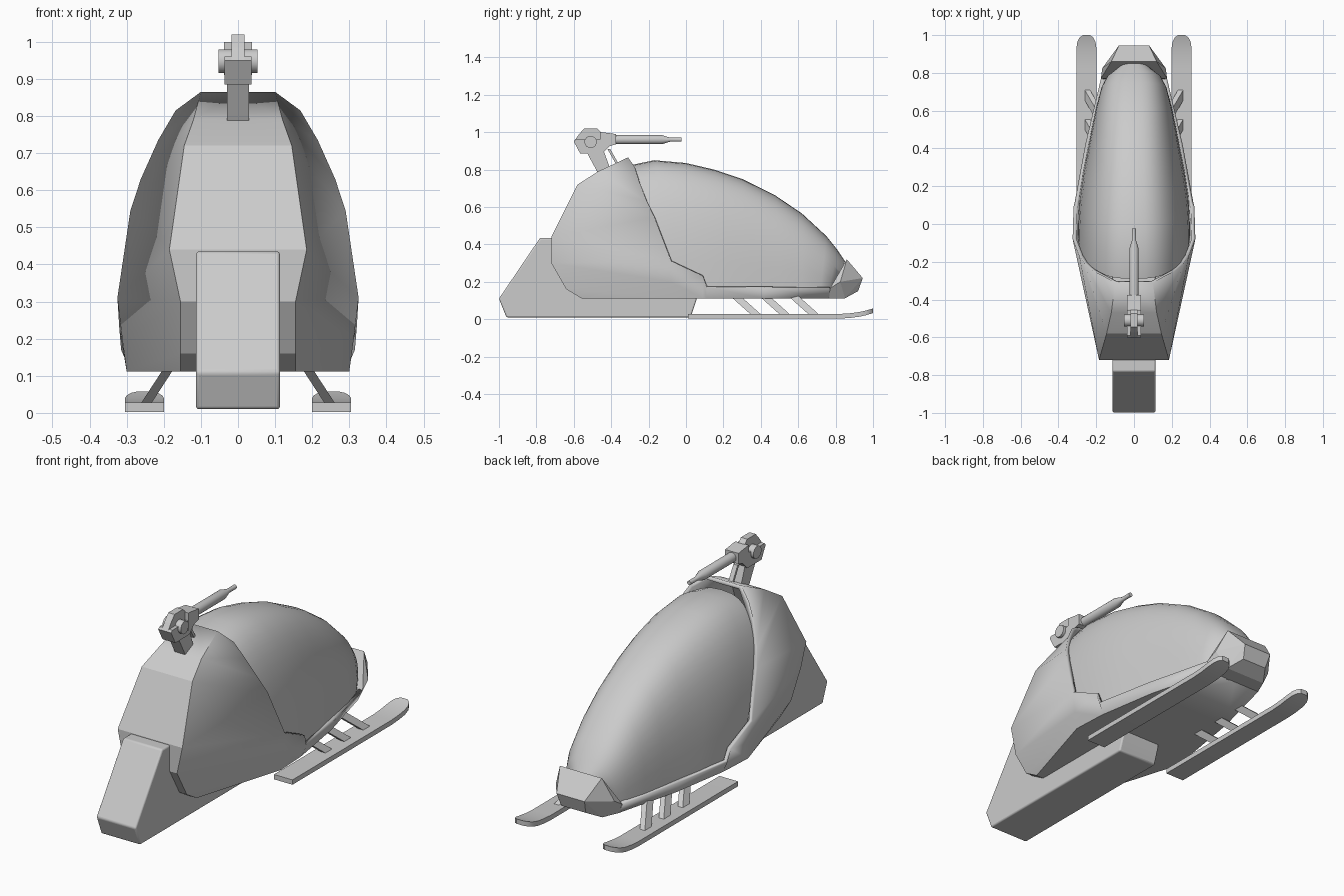
import bpy, bmesh, math
from mathutils import Vector

if "Cube" in bpy.data.objects:
    bpy.data.objects.remove(bpy.data.objects["Cube"])


def finish(name, bm, mirror=False, smooth=None, bevel=0, thick=0):
    bmesh.ops.recalc_face_normals(bm, faces=bm.faces)
    me = bpy.data.meshes.new(name)
    bm.to_mesh(me)
    bm.free()
    ob = bpy.data.objects.new(name, me)
    bpy.context.collection.objects.link(ob)
    if mirror:
        ob.modifiers.new("Mirror", 'MIRROR').merge_threshold = 0.0005
    if thick:
        m = ob.modifiers.new("Solidify", 'SOLIDIFY')
        m.thickness, m.offset = thick, -1
    if bevel:
        m = ob.modifiers.new("Bevel", 'BEVEL')
        m.width, m.segments = bevel, 3
    if smooth:
        bpy.ops.object.select_all(action='DESELECT')
        ob.select_set(True)
        bpy.context.view_layer.objects.active = ob
        bpy.ops.object.shade_smooth_by_angle(angle=math.radians(smooth))
    return ob


def loft(name, rings, **kw):
    """Closed skin through rings that have equal point counts."""
    bm = bmesh.new()
    vs = [[bm.verts.new(p) for p in r] for r in rings]
    n = len(vs[0])
    for a, b in zip(vs, vs[1:]):
        for i in range(n):
            j = (i + 1) % n
            bm.faces.new((a[i], a[j], b[j], b[i]))
    bm.faces.new(vs[0])
    bm.faces.new(vs[-1])
    return finish(name, bm, **kw)


def extrude(name, profile, half, **kw):
    """Side profile (y, z) extruded across x."""
    return loft(name, [[(x, y, z) for y, z in profile] for x in (-half, half)], **kw)


def turned(name, axis, profile, centre, n=16, **kw):
    """Round part: (position, radius) pairs along the x or y axis."""
    rings = []
    for p, r in profile:
        ring = []
        for i in range(n):
            a = 2 * math.pi * (i + 0.5) / n
            u, v = r * math.cos(a), r * math.sin(a)
            off = Vector((p, u, v)) if axis == 'x' else Vector((u, p, v))
            ring.append(off + Vector(centre))
        rings.append(ring)
    return loft(name, rings, smooth=35, **kw)


# Body shell: rear panel, flanks, low side rails and floor (half, mirrored)
rear = [(.10, -.31, .865), (.12, -.47, .79), (.145, -.58, .72), (.185, -.72, .44),
        (.155, -.72, .30), (.155, -.64, .16), (.155, -.56, .112)]
rim = [(.168, -.275, .815), (.215, -.25, .735), (.262, -.21, .63), (.29, -.17, .545),
       (.325, -.08, .31), (.312, -.08, .20), (.30, -.08, .112)]
rail = [(.32, .09, .23, .292), (.315, .11, .17, .29), (.258, .42, .168, .24),
        (.175, .77, .165, .15)]
bm = bmesh.new()
R = [bm.verts.new(p) for p in rear]
C = [bm.verts.new((0, p[1], p[2])) for p in rear]
F = [bm.verts.new(p) for p in rim]
for i in range(6):
    bm.faces.new((C[i], C[i + 1], R[i + 1], R[i]))
    bm.faces.new((R[i], R[i + 1], F[i + 1], F[i]))
mid = bm.verts.new((0, -.08, .112))
bm.faces.new((C[6], R[6], F[6], mid))
top, low = [F[4], F[5]], F[6]
for x, y, z, xb in rail:
    t, b, m = (bm.verts.new(p) for p in ((x, y, z), (xb, y, .112), (0, y, .112)))
    bm.faces.new(top + [low, b, t])
    bm.faces.new((low, b, m, mid))
    top, low, mid = [t], b, m
finish("body_shell", bm, mirror=True, thick=.02, smooth=25)

# Nose block
bm = bmesh.new()
for x, y, z in [(.12, .86, .32), (.08, .945, .22), (.168, .825, .20), (.175, .77, .165),
                (.07, .92, .15), (.115, .85, .112), (.152, .765, .112)]:
    bm.verts.new((x, y, z))
    bm.verts.new((-x, y, z))
bmesh.ops.convex_hull(bm, input=bm.verts)
bmesh.ops.dissolve_limit(bm, angle_limit=.02, verts=bm.verts, edges=bm.edges)
finish("nose_block", bm)

# Canopy: slanted arch sections (top y, top z, base y, half width)
stations = [(-.29, .825, -.03, .297), (-.17, .85, .05, .295), (0, .835, .15, .288),
            (.15, .80, .27, .27), (.30, .75, .38, .248), (.48, .66, .51, .223),
            (.62, .565, .62, .20), (.75, .445, .72, .172), (.81, .37, .765, .145),
            (.85, .31, .80, .09)]
base, power, rings = .165, 2 / 2.6, []
for yt, zt, yb, w in stations:
    ring = []
    for i in range(25):
        a = -math.pi / 2 + math.pi * i / 24
        s = math.copysign(abs(math.sin(a)) ** power, a)
        c = max(math.cos(a), 0) ** power
        ring.append((w * s, yb + (yt - yb) * c, base + (zt - base) * c))
    rings.append(ring)
loft("canopy", rings, smooth=40)

# Drive track housing
extrude("track_housing", [(-1, .11), (-.78, .435), (-.70, .435), (-.58, .2), (.055, .13),
                          (.055, .10), (.025, .01), (-.96, .01)], .113, bevel=.008, smooth=35)

# Skis with upturned rounded tips
rings = []
for y, w, z in [(.01, .053, .003), (.82, .053, .003), (.88, .053, .007), (.93, .053, .014),
                (.965, .048, .022), (.988, .036, .029), (1, .018, .033)]:
    rings.append([(.252 + sx * w, y, z + h) for sx, h in ((-1, 0), (1, 0), (1, .025), (-1, .025))])
loft("ski", rings, mirror=True, smooth=30)

# Ski struts, three each side
for k in range(3):
    y0 = .235 + .155 * k
    rings = [[(x + sx * .014, y + dy, z) for sx, dy in ((-1, 0), (1, 0), (1, .055), (-1, .055))]
             for x, y, z in ((.183, y0, .125), (.25, y0 + .115, .022))]
    loft(f"ski_strut_{k + 1}", rings, mirror=True)

# Roof gun: post, brace, cradle, receiver, fin, pivot and barrel
extrude("gun_post", [(-.535, .90), (-.44, .90), (-.40, .79), (-.47, .78)], .03)
extrude("gun_brace", [(-.42, .91), (-.405, .91), (-.36, .83), (-.375, .83)], .012)
extrude("gun_cradle", [(-.60, .95), (-.565, .885), (-.45, .885), (-.415, .92), (-.415, .96),
                       (-.59, .96)], .037)
extrude("gun_receiver", [(-.46, .91), (-.375, .935), (-.375, .99), (-.45, 1.0), (-.46, 1.0)], .038)
extrude("gun_fin", [(-.60, .95), (-.575, .985), (-.545, 1.02), (-.475, 1.02), (-.45, .995),
                    (-.45, .90), (-.56, .90)], .018)
turned("gun_pivot", 'x', [(-.052, .033), (.052, .033)], (0, -.51, .948), n=12)
turned("gun_barrel", 'y', [(-.39, .025), (-.13, .025), (-.085, .011), (-.025, .011)], (0, 0, .96))
